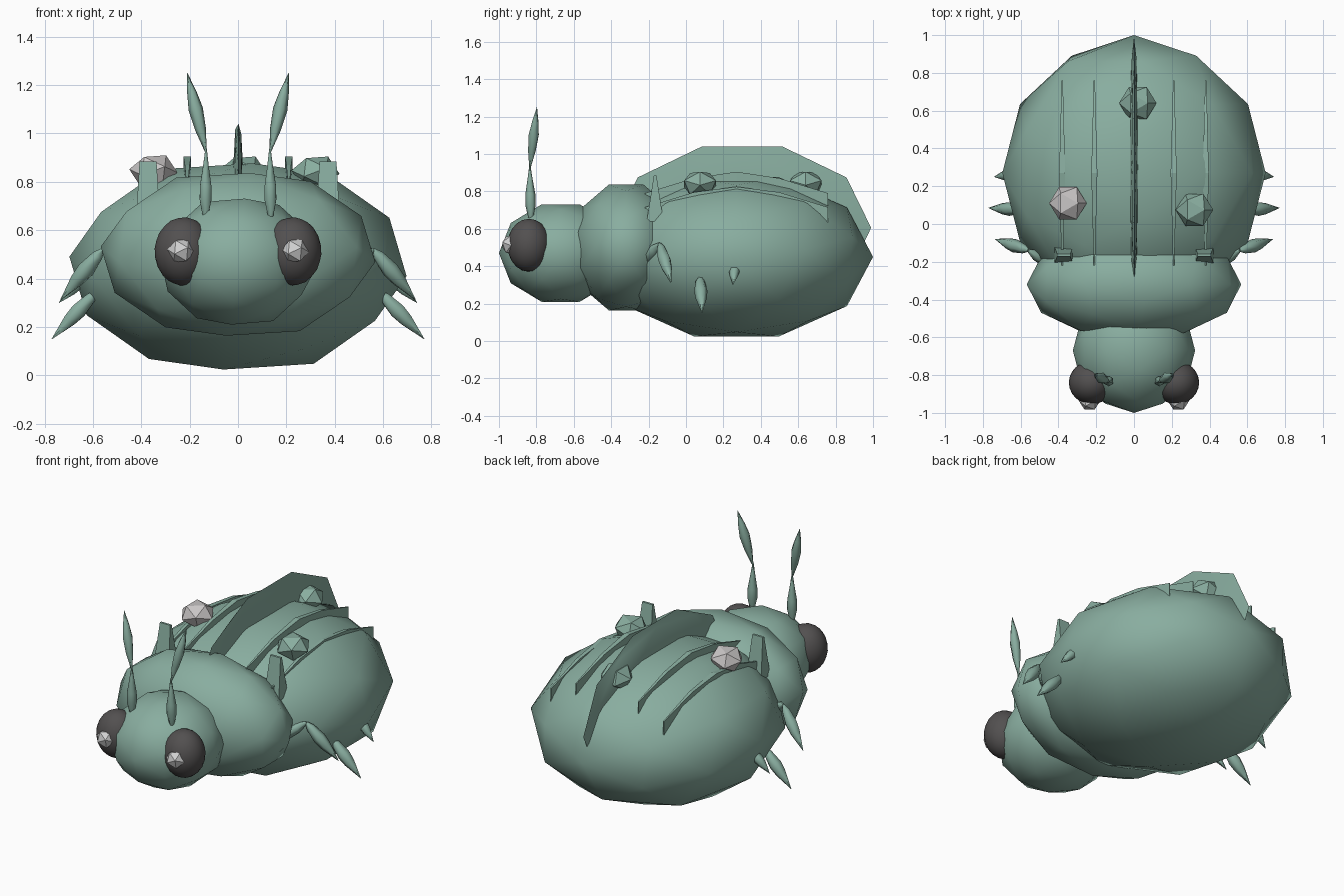
import bpy, bmesh, math
from mathutils import Matrix, Vector

if "Cube" in bpy.data.objects:
    bpy.data.objects.remove(bpy.data.objects["Cube"])


def material(name, rgb):
    m = bpy.data.materials.new(name)
    m.diffuse_color = (*rgb, 1)
    m.use_nodes = True
    m.node_tree.nodes["Principled BSDF"].inputs["Base Color"].default_value = m.diffuse_color
    return m


GREEN = material("sage_green", (0.25, 0.42, 0.35))
DARK = material("charcoal", (0.085, 0.08, 0.08))
PALE = material("pale_grey", (0.58, 0.56, 0.56))
LIGHT = material("light_grey", (0.62, 0.62, 0.62))


def finish(bm, name, mat, smooth):
    """Turn a bmesh into a named object; smooth is an angle in degrees."""
    bmesh.ops.recalc_face_normals(bm, faces=bm.faces)
    me = bpy.data.meshes.new(name)
    bm.to_mesh(me)
    bm.free()
    me.materials.append(mat)
    ob = bpy.data.objects.new(name, me)
    bpy.context.collection.objects.link(ob)
    if smooth:
        bpy.ops.object.select_all(action='DESELECT')
        ob.select_set(True)
        bpy.context.view_layer.objects.active = ob
        bpy.ops.object.shade_smooth_by_angle(angle=math.radians(smooth))
    return ob


def ball(name, center, radii, mat=GREEN, level=2, smooth=75):
    """Stretched icosphere with an edge, not a corner, facing up."""
    bm = bmesh.new()
    turn = Matrix.Rotation(math.atan(2 / (1 + math.sqrt(5))), 4, 'Y')
    bmesh.ops.create_icosphere(bm, subdivisions=level, radius=1, matrix=turn)
    for v in bm.verts:
        v.co = Vector(c + r * a for c, r, a in zip(center, radii, v.co))
    return finish(bm, name, mat, smooth)


def spindle(name, a, b, profile, sides=6):
    """Loft rings of (fraction, radius) from a to b, closed at both ends."""
    a, b = Vector(a), Vector(b)
    q = (b - a).to_track_quat('Z', 'Y')
    bm = bmesh.new()
    rings = []
    for t, r in profile:
        rings.append([bm.verts.new(a.lerp(b, t) + q @ Vector((
            r * math.cos(k * math.tau / sides), r * math.sin(k * math.tau / sides), 0)))
            for k in range(sides)])
    for lo, hi in zip(rings, rings[1:]):
        for k in range(sides):
            j = (k + 1) % sides
            bm.faces.new((lo[k], lo[j], hi[j], hi[k]))
    bm.faces.new(rings[0][::-1])
    bm.faces.new(rings[-1])
    return finish(bm, name, GREEN, 65)


def back_plate(name, x, heights, floor):
    """Thin lens-shaped plate running along the back."""
    bm = bmesh.new()
    cols = []
    for dy in (-0.49, -0.23, 0, 0.23, 0.49):
        top = heights[round(abs(dy) / 0.24)]
        t = 0.016 - 0.026 * abs(dy)
        y = 0.27 + dy
        cols.append([bm.verts.new(p) for p in (
            (x - t, y, floor), (x + t, y, floor), (x + t, y, top), (x - t, y, top))])
    for c, d in zip(cols, cols[1:]):
        for k in range(4):
            j = (k + 1) % 4
            bm.faces.new((c[k], c[j], d[j], d[k]))
    bm.faces.new(cols[0][::-1])
    bm.faces.new(cols[-1])
    return finish(bm, name, GREEN, 0)


def wedge(name, x):
    """Upright stub behind the thorax, narrowing to a ridge."""
    bm = bmesh.new()
    bmesh.ops.create_cube(bm, size=1)
    for v in bm.verts:
        up = v.co.z > 0
        v.co = Vector((x + v.co.x * (0.07 if up else 0.1),
                       -0.165 + v.co.y * (0.014 if up else 0.09),
                       0.885 if up else 0.64))
    return finish(bm, name, GREEN, 0)


# Body
ball("abdomen", (0, 0.27, 0.45), (0.70, 0.73, 0.45))
ball("thorax", (0, -0.32, 0.50), (0.57, 0.30, 0.355))
ball("head", (0, -0.67, 0.47), (0.325, 0.33, 0.275))

# Central crest
ball("crest", (0, 0.30, 0.605), (0.026, 0.69, 0.46), smooth=60)

# Gem lumps on the back
ball("gem_pale", (-0.35, 0.11, 0.845), (0.1, 0.1, 0.076), PALE, 1, 0)
ball("gem_right", (0.32, 0.075, 0.84), (0.1, 0.1, 0.076), GREEN, 1, 0)
ball("gem_rear", (0.02, 0.64, 0.84), (0.1, 0.1, 0.076), GREEN, 1, 0)

LEG = ((0, 0.008), (0.12, 0.024), (0.4, 0.036), (0.6, 0.03), (1, 0.001))
THIGH = ((0, 0.01), (0.3, 0.035), (0.7, 0.03), (1, 0.008))
LOWER = ((0, 0.012), (0.25, 0.028), (0.45, 0.027), (0.75, 0.013), (1, 0.003))
UPPER = ((0, 0.003), (0.3, 0.023), (0.55, 0.03), (0.75, 0.02), (1, 0.001))

# Hip, knee and tip of each leg
LEGS = {
    "front": ((0.42, -0.22, 0.42), (0.56, -0.14, 0.52), (0.735, -0.08, 0.31), 1),
    "middle": ((0.48, 0.05, 0.30), (0.585, 0.075, 0.345), (0.77, 0.085, 0.15), 1),
    "rear": ((0.50, 0.28, 0.40), (0.62, 0.265, 0.425), (0.74, 0.25, 0.30), 0.8),
}

for side, s in (("left", -1), ("right", 1)):
    # Eyes
    ball(f"eye_{side}", (s * 0.225, -0.84, 0.512), (0.12, 0.115, 0.142), DARK, 3)
    ball(f"pupil_{side}", (s * 0.235, -0.935, 0.515), (0.058, 0.055, 0.056), LIGHT, 1, 0)
    # Antennae
    spindle(f"antenna_lower_{side}", (s * 0.135, -0.83, 0.655), (s * 0.132, -0.835, 0.94), LOWER)
    spindle(f"antenna_upper_{side}", (s * 0.132, -0.835, 0.92), (s * 0.21, -0.797, 1.25), UPPER)
    # Legs
    for name, (hip, knee, tip, k) in LEGS.items():
        hip, knee, tip = ((s * p[0], p[1], p[2]) for p in (hip, knee, tip))
        spindle(f"{name}_thigh_{side}", hip, knee, [(t, r * k) for t, r in THIGH])
        spindle(f"{name}_shin_{side}", knee, tip, [(t, r * k) for t, r in LEG])
    # Back plates and stubs
    back_plate(f"inner_plate_{side}", s * 0.21, (0.905, 0.87, 0.79), 0.6)
    back_plate(f"outer_plate_{side}", s * 0.38, (0.825, 0.795, 0.715), 0.55)
    wedge(f"back_stub_{side}", s * 0.372)
